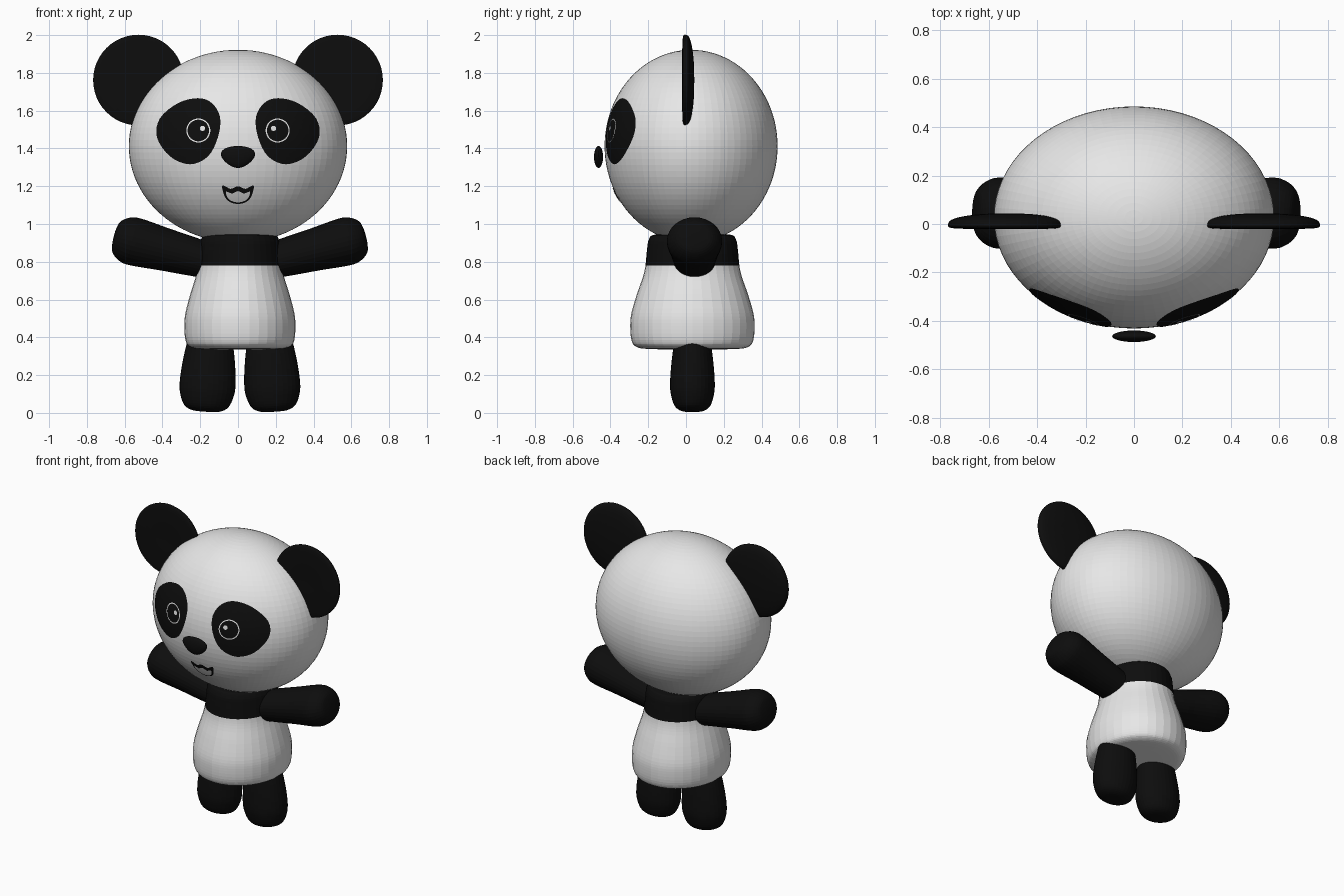
import bpy, bmesh, math
from mathutils import Matrix, Vector

cube = bpy.data.objects.get("Cube")
if cube:
    bpy.data.objects.remove(cube, do_unlink=True)


def material(name, value):
    m = bpy.data.materials.new(name)
    m.use_nodes = True
    m.diffuse_color = (value, value, value, 1)
    m.node_tree.nodes["Principled BSDF"].inputs["Base Color"].default_value = (value, value, value, 1)
    return m


BLACK = material("black fur", 0.004)
WHITE = material("white fur", 0.8)
HEAD_C = Vector((0, 0.027, 1.412))
HEAD_R = Vector((0.578, 0.458, 0.51))


def finish(name, bm, *mats):
    mesh = bpy.data.meshes.new(name)
    bm.to_mesh(mesh)
    bm.free()
    for m in mats:
        mesh.materials.append(m)
    obj = bpy.data.objects.new(name, mesh)
    bpy.context.collection.objects.link(obj)
    return obj


def curve_points(pts, closed, steps=4):
    """Smooth curve through the given points (Catmull-Rom)."""
    pts = [Vector(p) for p in pts]
    n = len(pts)
    pick = (lambda i: pts[i % n]) if closed else (lambda i: pts[max(0, min(n - 1, i))])
    out = []
    for i in range(n if closed else n - 1):
        a, b, c, d = (pick(i + k) for k in (-1, 0, 1, 2))
        for s in range(steps):
            t = s / steps
            out.append(0.5 * (2 * b + (c - a) * t + (2 * a - 5 * b + 4 * c - d) * t ** 2
                              + (3 * b - a - 3 * c + d) * t ** 3))
    return out if closed else out + [pts[-1]]


def lathe(name, profile, place, mats, segs=32, stretch=1.0, rule=None):
    """Turn a (radius, height) profile about local z; stretch widens local y."""
    bm = bmesh.new()
    rings = []
    for r, h in curve_points(profile, False):
        r = max(r, 0)
        angles = [2 * math.pi * k / segs for k in range(segs)]
        rings.append([bm.verts.new((r * math.cos(a), stretch * r * math.sin(a), h)) for a in angles])
    for lo, hi in zip(rings, rings[1:]):
        for k in range(segs):
            j = (k + 1) % segs
            bm.faces.new((lo[k], lo[j], hi[j], hi[k]))
    bmesh.ops.remove_doubles(bm, verts=bm.verts, dist=1e-5)
    bm.transform(place)
    bmesh.ops.recalc_face_normals(bm, faces=bm.faces)
    if rule:
        for f in bm.faces:
            f.material_index = rule(f.calc_center_median())
    return finish(name, bm, *mats)


def ball(name, center, radii, mat, segs, rings, taper=0.0):
    bm = bmesh.new()
    bmesh.ops.create_uvsphere(bm, u_segments=segs, v_segments=rings, radius=1)
    for v in bm.verts:
        v.co.x *= 1 + taper * v.co.z
        v.co = Vector(a * b for a, b in zip(v.co, radii)) + Vector(center)
    return finish(name, bm, mat)


def on_head(x, z, lift):
    u = (x - HEAD_C.x) / HEAD_R.x
    w = (z - HEAD_C.z) / HEAD_R.z
    return (x, HEAD_C.y - HEAD_R.y * math.sqrt(1 - u * u - w * w) - lift, z)


def decal(name, outline, mat, lift, inner=0.0, layers=6):
    """Thin painted shape laid over the front of the head."""
    edge = curve_points(outline, True)
    mid = sum(edge, Vector((0, 0))) / len(edge)
    bm = bmesh.new()
    rings = []
    for i in range(layers + 1):
        s = inner + (1 - inner) * i / layers
        rings.append([bm.verts.new(on_head(*(mid + (p - mid) * s), lift)) for p in edge])
    n = len(edge)
    for lo, hi in zip(rings, rings[1:]):
        for k in range(n):
            j = (k + 1) % n
            bm.faces.new((lo[k], lo[j], hi[j], hi[k]))
    bmesh.ops.remove_doubles(bm, verts=bm.verts, dist=1e-6)
    bm.normal_update()
    for f in bm.faces:
        if f.normal.y > 0:
            f.normal_flip()
    return finish(name, bm, mat)


def disc(cx, cz, r):
    return [(cx + r * math.cos(k * math.pi / 4), cz + r * math.sin(k * math.pi / 4)) for k in range(8)]


def symmetric(half):
    """Outline from a right half running from the top centre to the bottom centre."""
    return half + [(-x, z) for x, z in half[-2:0:-1]]


# Head and nose
ball("head", HEAD_C, HEAD_R, WHITE, 72, 48)
ball("nose", (0, -0.463, 1.355), (0.087, 0.024, 0.058), BLACK, 32, 20, taper=0.3)

# Body with black shoulders above a white belly
body_profile = [(0, 0.335), (0.2, 0.338), (0.265, 0.35), (0.288, 0.385), (0.294, 0.46), (0.288, 0.53),
                (0.262, 0.63), (0.234, 0.72), (0.222, 0.78), (0.215, 0.86), (0.205, 0.92),
                (0.17, 0.945), (0, 0.95)]
lathe("body", body_profile, Matrix.Translation((0.01, 0.034, 0)), (WHITE, BLACK), segs=36,
      stretch=1.12, rule=lambda c: int(c.z > 0.78))

ear_profile = [(0, -0.02), (0.16, -0.02), (0.228, -0.016), (0.24, -0.004), (0.228, 0.016),
               (0.18, 0.031), (0.1, 0.041), (0, 0.044)]
arm_profile = [(0, 0), (0.085, 0.01), (0.1, 0.1), (0.113, 0.27), (0.127, 0.43), (0.118, 0.49),
               (0.085, 0.535), (0.04, 0.548), (0, 0.55)]
leg_profile = [(0, 0), (0.07, 0.004), (0.117, 0.03), (0.142, 0.09), (0.148, 0.15), (0.14, 0.25),
               (0.122, 0.36), (0.1, 0.42), (0, 0.43)]
patch = [(0.212, 1.666), (0.138, 1.64), (0.095, 1.565), (0.106, 1.46), (0.159, 1.358),
         (0.254, 1.316), (0.36, 1.358), (0.429, 1.459), (0.413, 1.56), (0.317, 1.64)]

# Paired parts
for side, s in (("left", 1), ("right", -1)):
    lathe(side + "_ear", ear_profile,
          Matrix.Translation((s * 0.527, 0, 1.762)) @ Matrix.Rotation(-math.pi / 2, 4, "X"),
          (BLACK,), segs=48)
    lathe(side + "_arm", arm_profile,
          Matrix.Translation((0.01 + s * 0.135, 0.045, 0.797))
          @ Matrix.Rotation(s * math.radians(75.5), 4, "Y"), (BLACK,), stretch=1.15)
    lathe(side + "_leg", leg_profile,
          Matrix.Translation((0.01 + s * 0.18, 0.034, 0.006))
          @ Matrix.Rotation(-s * math.radians(3.5), 4, "Y"), (BLACK,), stretch=0.8)
    decal(side + "_eye_patch", [(s * x, z) for x, z in patch], BLACK, 0.003, layers=10)
    decal(side + "_eye_ring", disc(s * 0.21, 1.495, 0.064), WHITE, 0.006, inner=0.9, layers=1)
    decal(side + "_eye_glint", disc(s * 0.188, 1.506, 0.014), WHITE, 0.006, layers=2)

# Mouth
decal("mouth", symmetric([(0, 1.2), (0.04, 1.186), (0.083, 1.204), (0.072, 1.15), (0.045, 1.118),
                          (0, 1.106)]), BLACK, 0.003)
decal("mouth_inside", symmetric([(0, 1.174), (0.035, 1.16), (0.064, 1.172), (0.056, 1.14),
                                 (0.034, 1.122), (0, 1.114)]), WHITE, 0.006)
